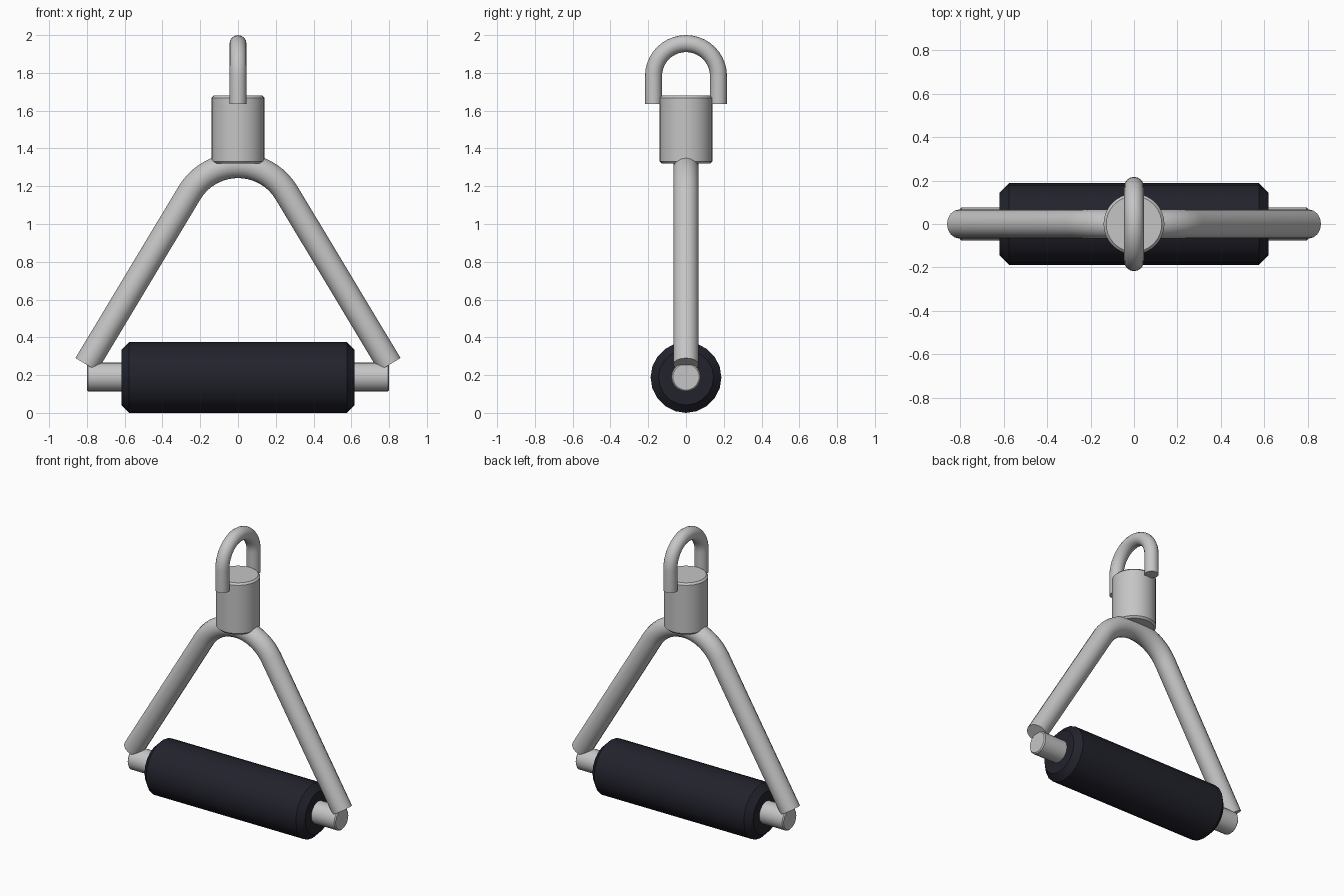
import bpy, math
from mathutils import Vector

if "Cube" in bpy.data.objects:
    bpy.data.objects.remove(bpy.data.objects["Cube"])


def material(name, rgb):
    m = bpy.data.materials.new(name)
    m.diffuse_color = (*rgb, 1)
    m.use_nodes = True
    m.node_tree.nodes["Principled BSDF"].inputs["Base Color"].default_value = m.diffuse_color
    return m


steel = material("brushed steel", (0.56, 0.56, 0.56))
rubber = material("dark rubber", (0.016, 0.016, 0.026))


def finish(ob, name, mat):
    ob.name = name
    ob.data.materials.clear()
    ob.data.materials.append(mat)
    bpy.ops.object.select_all(action='DESELECT')
    ob.select_set(True)
    bpy.context.view_layer.objects.active = ob
    bpy.ops.object.shade_smooth_by_angle(angle=math.radians(35))


def cylinder(name, mat, radius, length, center, chamfer, sides, along_x=False):
    """Chamfered cylinder made by spinning a short half profile."""
    h = length / 2
    profile = [(radius - chamfer, -h), (radius, -h + chamfer),
               (radius, h - chamfer), (radius - chamfer, h)]
    verts, faces = [], []
    for r, a in profile:
        for i in range(sides):
            t = 2 * math.pi * i / sides
            p = Vector((r * math.cos(t), r * math.sin(t), a))
            if along_x:
                p = Vector((p.z, p.x, p.y))
            verts.append(p + Vector(center))
    for k in range(len(profile) - 1):
        for i in range(sides):
            j = (i + 1) % sides
            faces.append((k * sides + i, k * sides + j,
                          (k + 1) * sides + j, (k + 1) * sides + i))
    faces.append(tuple(reversed(range(sides))))
    faces.append(tuple(range(3 * sides, 4 * sides)))
    me = bpy.data.meshes.new(name)
    me.from_pydata(verts, [], faces)
    ob = bpy.data.objects.new(name, me)
    bpy.context.collection.objects.link(ob)
    finish(ob, name, mat)


def tube(name, mat, points, radius):
    """Round capped tube along a path."""
    cu = bpy.data.curves.new(name, 'CURVE')
    cu.dimensions = '3D'
    cu.bevel_depth = radius
    cu.bevel_resolution = 6
    cu.use_fill_caps = True
    sp = cu.splines.new('POLY')
    sp.points.add(len(points) - 1)
    for p, co in zip(sp.points, points):
        p.co = (*co, 1)
    ob = bpy.data.objects.new(name, cu)
    bpy.context.collection.objects.link(ob)
    bpy.ops.object.select_all(action='DESELECT')
    ob.select_set(True)
    bpy.context.view_layer.objects.active = ob
    bpy.ops.object.convert(target='MESH')
    finish(bpy.context.object, name, mat)


def arch(radius, center_z, half_angle, leg, steps=20):
    """(sideways, height) points: straight leg, arc over the top, straight leg."""
    pts = []
    for i in range(steps + 1):
        a = half_angle * (2 * i / steps - 1)
        pts.append((radius * math.sin(a), center_z + radius * math.cos(a)))
    dx, dz = math.cos(half_angle) * leg, math.sin(half_angle) * leg
    (x, z) = pts[-1]
    return [(-x - dx, z - dz)] + pts + [(x + dx, z - dz)]


# Grip and the bar through it
cylinder("rubber_grip", rubber, 0.1875, 1.236, (0, 0, 0.1875), 0.042, 20, True)
cylinder("handle_bar", steel, 0.077, 1.6, (0, 0, 0.19), 0.007, 20, True)

# Bent triangular frame
tube("bent_frame", steel,
     [(u, 0, z) for u, z in arch(0.30, 1.01, math.radians(59), 1.06)], 0.067)

# Swivel body and hanging loop
cylinder("swivel_body", steel, 0.14, 0.36, (0, 0, 1.5), 0.012, 32)
tube("hanging_loop", steel,
     [(0, u, z) for u, z in arch(0.172, 1.783, math.pi / 2, 0.148)], 0.045)
